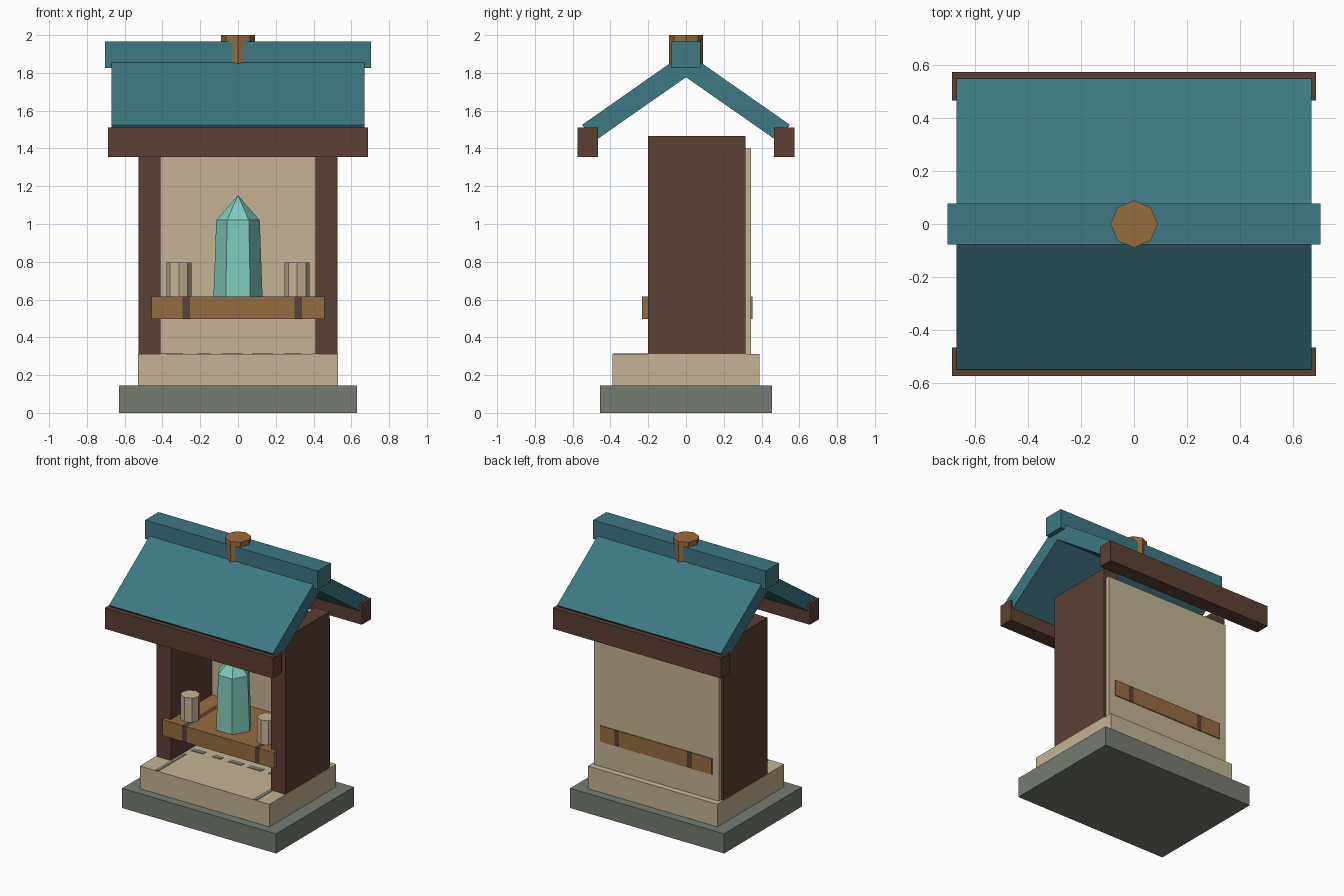
import bpy, bmesh, math

if "Cube" in bpy.data.objects:
    bpy.data.objects.remove(bpy.data.objects["Cube"])


def material(name, hex_code):
    def lin(c):
        c /= 255
        return c / 12.92 if c <= 0.04045 else ((c + 0.055) / 1.055) ** 2.4
    m = bpy.data.materials.new(name)
    m.diffuse_color = [lin(int(hex_code[i:i + 2], 16)) for i in (0, 2, 4)] + [1]
    m.use_nodes = True
    m.node_tree.nodes["Principled BSDF"].inputs["Base Color"].default_value = m.diffuse_color
    return m


STONE = material("grey_stone", "757C71")
PLASTER = material("beige_plaster", "C4B494")
BROWN = material("dark_brown_wood", "5C4034")
WOOD = material("golden_wood", "976C40")
TEAL = material("teal_roof", "3E7882")
MINT = material("mint_crystal", "80CBBC")


def finish(name, bm, *mats):
    bmesh.ops.recalc_face_normals(bm, faces=bm.faces)
    me = bpy.data.meshes.new(name)
    bm.to_mesh(me)
    bm.free()
    for m in mats:
        me.materials.append(m)
    ob = bpy.data.objects.new(name, me)
    bpy.context.collection.objects.link(ob)
    return ob


def box_bm(x, y, z):
    bm = bmesh.new()
    bmesh.ops.create_cube(bm, size=1)
    for v in bm.verts:
        for i, (lo, hi) in enumerate((x, y, z)):
            v.co[i] = hi if v.co[i] > 0 else lo
    return bm


def box(name, x, y, z, mat):
    return finish(name, box_bm(x, y, z), mat)


def turned(name, sides, rings, centre, mat):
    """Faceted solid with a corner on +x; rings are (radius, z), radius 0 is a tip."""
    bm = bmesh.new()
    cx, cy = centre
    loops = []
    for r, z in rings:
        n = sides if r else 1
        loops.append([bm.verts.new((cx + r * math.cos(math.tau * i / sides),
                                    cy + r * math.sin(math.tau * i / sides), z))
                      for i in range(n)])
    for a, b in zip(loops, loops[1:]):
        for i in range(sides):
            j = (i + 1) % sides
            bm.faces.new((a[i], a[j], b[0]) if len(b) == 1 else (a[i], a[j], b[j], b[i]))
    for loop in (loops[0], loops[-1]):
        if len(loop) > 1:
            bm.faces.new(loop)
    return finish(name, bm, mat)


# Stepped base
box("base_slab", (-0.63, 0.63), (-0.455, 0.455), (0, 0.145), STONE)
box("plinth", (-0.53, 0.53), (-0.39, 0.39), (0.145, 0.312), PLASTER)

# Worn grey inlays on the plinth floor
for x in (-0.395, 0.41):
    box("floor_border", (x - 0.015, x + 0.015), (-0.385, -0.06), (0.310, 0.315), STONE)
for x, w in ((-0.34, 0.05), (-0.18, 0.035), (-0.03, 0.055), (0.13, 0.055), (0.29, 0.05)):
    box("floor_dash", (x - w, x + w), (0.005, 0.045), (0.310, 0.315), STONE)

# Side walls and back panel
for side, (x0, x1) in (("left", (-0.527, -0.41)), ("right", (0.41, 0.527))):
    box(side + "_wall", (x0, x1), (-0.2, 0.315), (0.312, 1.467), BROWN)
box("back_panel", (-0.51, 0.51), (0.28, 0.345), (0.312, 1.40), PLASTER)

# Shelf, cut so two dark bands wrap around it
BANDS = ((-0.295, -0.255), (0.30, 0.34))
bm = box_bm((-0.457, 0.457), (-0.232, 0.352), (0.497, 0.615))
for x in (e for band in BANDS for e in band):
    bmesh.ops.bisect_plane(bm, geom=bm.verts[:] + bm.edges[:] + bm.faces[:],
                           plane_co=(x, 0, 0), plane_no=(1, 0, 0))
for f in bm.faces:
    c = f.calc_center_median().x
    f.material_index = int(any(a < c < b for a, b in BANDS))
finish("shelf", bm, WOOD, BROWN)

# Crystal and the two candles
turned("crystal", 6, ((0.13, 0.61), (0.115, 1.02), (0, 1.152)), (0, -0.05), MINT)
for x in (-0.313, 0.313):
    turned("candle", 8, ((0.066, 0.61), (0.066, 0.795)), (x, -0.11), PLASTER)

# Gabled roof from a chevron profile
half = [(0.55, 1.525), (0.487, 1.437)]
profile = [(0, 1.91), *half, (0, 1.777), *[(-y, z) for y, z in reversed(half)]]
bm = bmesh.new()
ends = [[bm.verts.new((x, y, z)) for y, z in profile] for x in (-0.67, 0.67)]
for i in range(6):
    j = (i + 1) % 6
    bm.faces.new((ends[0][i], ends[0][j], ends[1][j], ends[1][i]))
for a, b, c, d in ((0, 1, 2, 3), (0, 3, 4, 5)):
    for e in ends:
        bm.faces.new((e[a], e[b], e[c], e[d]))
finish("roof", bm, TEAL)

# Ridge beam, eave beams and finial
box("ridge_beam", (-0.705, 0.705), (-0.077, 0.077), (1.825, 1.965), TEAL)
for side, (y0, y1) in (("front", (-0.574, -0.466)), ("back", (0.466, 0.574))):
    box(side + "_eave_beam", (-0.687, 0.687), (y0, y1), (1.355, 1.51), BROWN)
turned("finial", 8, ((0.089, 1.80), (0.089, 2.0)), (0, 0), WOOD)
